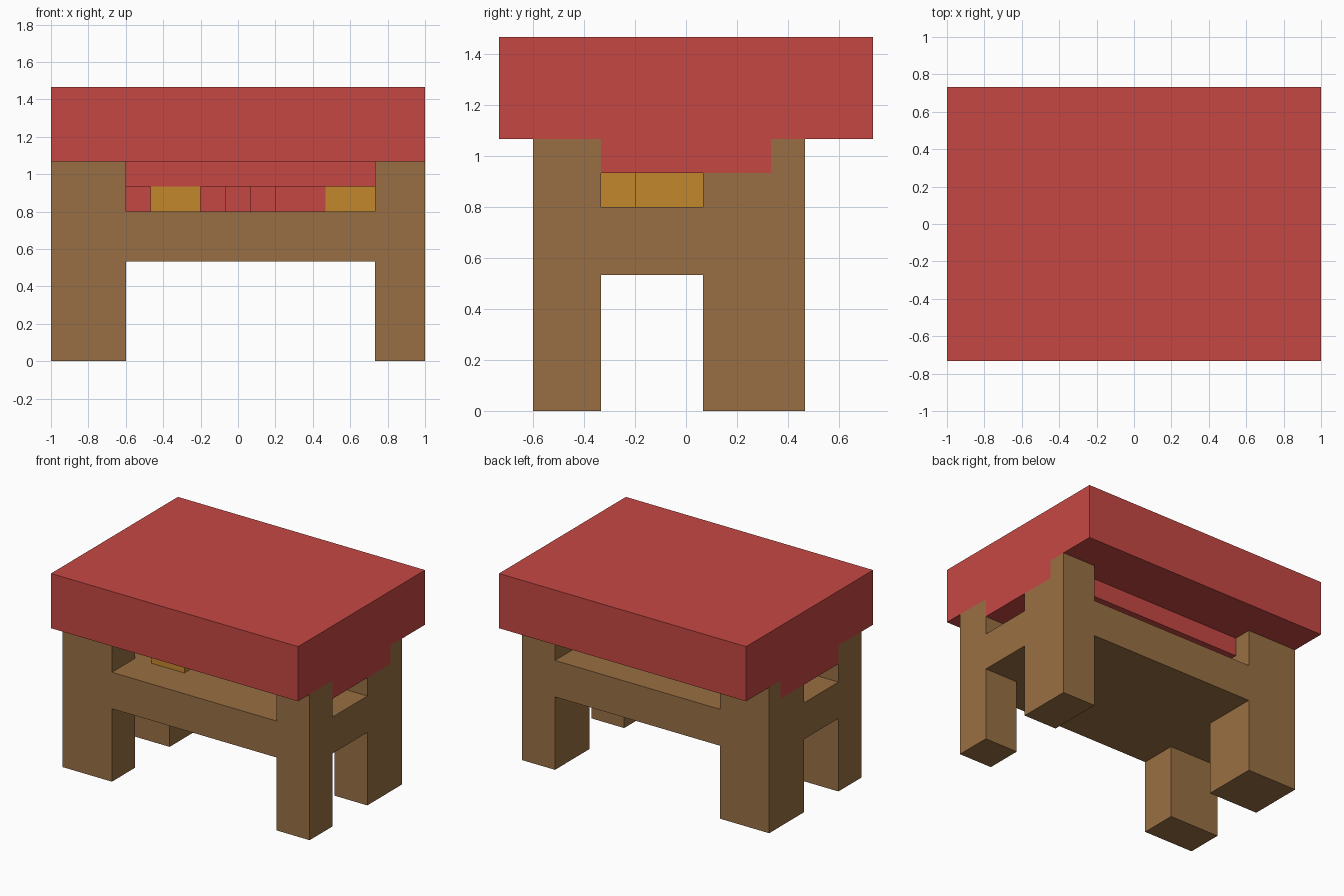
import bpy
import bmesh
import math

U = 1 / 15  # one block of the modelling grid

default = bpy.data.objects.get("Cube")
if default:
    bpy.data.objects.remove(default, do_unlink=True)


def material(name, rgb):
    mat = bpy.data.materials.new(name)
    mat.use_nodes = True
    mat.diffuse_color = (*rgb, 1)
    mat.node_tree.nodes["Principled BSDF"].inputs["Base Color"].default_value = (*rgb, 1)
    return mat


RED = material("red", (0.56, 0.064, 0.056))
WOOD = material("brown wood", (0.32, 0.159, 0.056))
GOLD = material("gold", (0.55, 0.245, 0.026))


def box(name, xs, ys, zs, mat):
    """Block spanning the given grid ranges."""
    bm = bmesh.new()
    bmesh.ops.create_cube(bm, size=1)
    for v in bm.verts:
        v.co = [r[0 if c < 0 else 1] * U for c, r in zip(v.co, (xs, ys, zs))]
    mesh = bpy.data.meshes.new(name)
    bm.to_mesh(mesh)
    bm.free()
    obj = bpy.data.objects.new(name, mesh)
    bpy.context.collection.objects.link(obj)
    mesh.materials.append(mat)
    return obj


def merge(base, parts):
    """Fuse blocks into one clean solid."""
    for part in parts:
        mod = base.modifiers.new("union", "BOOLEAN")
        mod.operation = "UNION"
        mod.solver = "EXACT"
        mod.object = part
        bpy.context.view_layer.objects.active = base
        bpy.ops.object.modifier_apply(modifier=mod.name)
        bpy.data.objects.remove(part, do_unlink=True)
    bm = bmesh.new()
    bm.from_mesh(base.data)
    bmesh.ops.remove_doubles(bm, verts=bm.verts, dist=1e-4)
    bmesh.ops.dissolve_limit(bm, angle_limit=math.radians(1), verts=bm.verts, edges=bm.edges)
    bm.to_mesh(base.data)
    bm.free()


# Wooden frame: slab with four legs that carry on up as corner posts
frame = box("wooden_frame", (-15, 15), (-9, 7), (8, 12), WOOD)
legs = []
for side, xs in (("left", (11, 15)), ("right", (-15, -9))):
    legs.append(box("front_leg_" + side, xs, (-9, -5), (0, 16), WOOD))
    legs.append(box("back_leg_" + side, xs, (1, 7), (0, 14), WOOD))
    legs.append(box("back_post_" + side, xs, (5, 7), (12, 16), WOOD))
merge(frame, legs)

# Thick red top with a full-length rib slotted between the posts
top = box("red_top", (-15, 15), (-11, 11), (16, 22), RED)
merge(top, [box("rib", (-15, 15), (-5, 5), (14, 17), RED)])

# Blocks lying between the slab and the rib
box("gold_block_front", (-7, -3), (-5, -1), (12, 14), GOLD)
box("gold_block_side", (7, 11), (-3, 1), (12, 14), GOLD)
for i, (xs, ys) in enumerate((
        ((-9, -7), (-1, 3)),
        ((-3, -1), (-1, 3)),
        ((-1, 1), (-3, 1)),
        ((1, 3), (-1, 3)),
        ((3, 7), (-3, 1)))):
    box(f"red_block_{i + 1}", xs, ys, (12, 14), RED)
